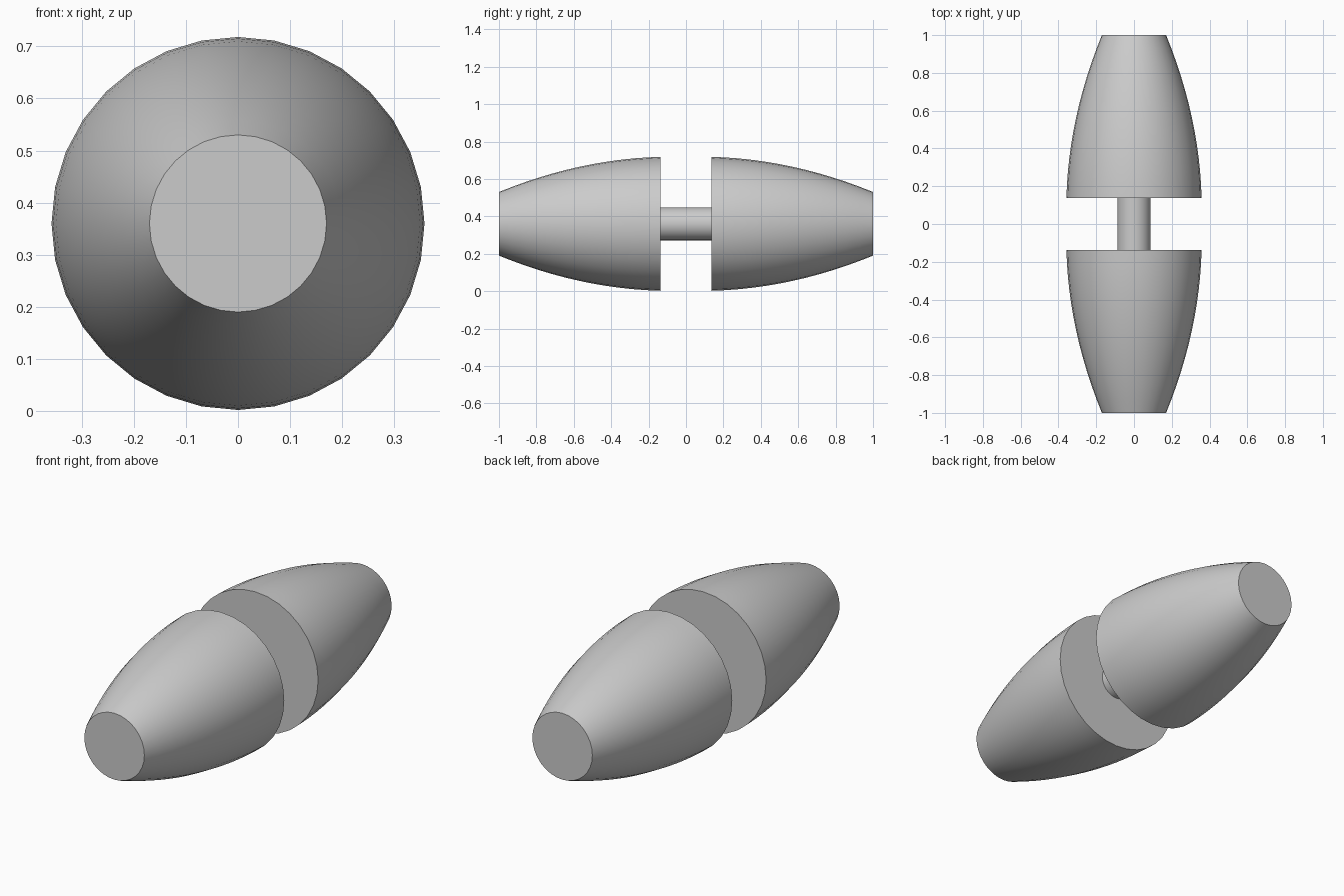
import bpy, bmesh, math
from mathutils import Matrix

cube = bpy.data.objects.get("Cube")
if cube:
    bpy.data.objects.remove(cube, do_unlink=True)

AXIS_Z = 0.36
SIDES = 32
INNER_Y, OUTER_Y = 0.137, 1.0
INNER_R, OUTER_R = 0.358, 0.17
ROD_R = 0.088

grey = bpy.data.materials.new("plain grey")
grey.use_nodes = True
colour = (0.6, 0.6, 0.6, 1)
grey.diffuse_color = colour
grey.node_tree.nodes["Principled BSDF"].inputs["Base Color"].default_value = colour


def lathe(name, profile):
    """Closed solid turned about the long y axis from (radius, y) points."""
    bm = bmesh.new()
    rings = []
    for r, y in profile:
        ring = []
        for i in range(SIDES):
            a = math.tau * i / SIDES
            ring.append(bm.verts.new((r * math.sin(a), y, r * math.cos(a))))
        rings.append(ring)
    for a, b in zip(rings, rings[1:]):
        for i in range(SIDES):
            j = (i + 1) % SIDES
            bm.faces.new((a[i], a[j], b[j], b[i]))
    bm.faces.new(rings[0])
    bm.faces.new(rings[-1])
    bmesh.ops.transform(bm, matrix=Matrix.Translation((0, 0, AXIS_Z)), verts=bm.verts)
    bmesh.ops.recalc_face_normals(bm, faces=bm.faces)
    mesh = bpy.data.meshes.new(name)
    bm.to_mesh(mesh)
    bm.free()
    mesh.materials.append(grey)
    obj = bpy.data.objects.new(name, mesh)
    bpy.context.collection.objects.link(obj)
    bpy.ops.object.select_all(action='DESELECT')
    obj.select_set(True)
    bpy.context.view_layer.objects.active = obj
    bpy.ops.object.shade_smooth_by_angle(angle=math.radians(30))
    return obj


# Bulging ends: the radius follows a gentle arc towards the flat tip
steps = 12
arc = []
for k in range(steps + 1):
    t = k / steps
    arc.append((INNER_R + (OUTER_R - INNER_R) * t * (0.12 + 0.88 * t),
                INNER_Y + (OUTER_Y - INNER_Y) * t))
for name, side in (("front_end", -1), ("back_end", 1)):
    lathe(name, [(r, side * y) for r, y in arc])

# Thin rod joining the two ends
lathe("centre_rod", [(ROD_R, -INNER_Y), (ROD_R, INNER_Y)])
